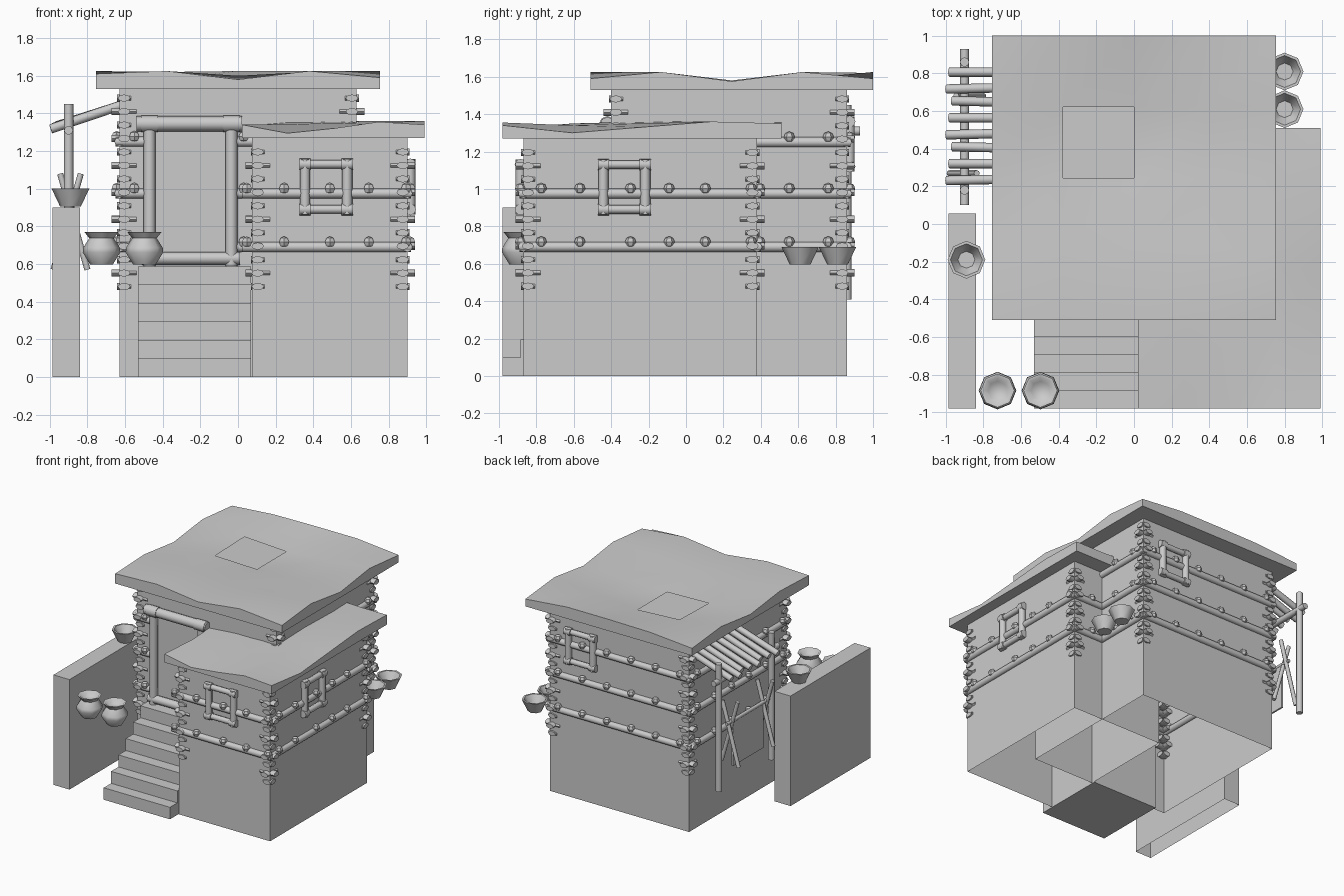
import bpy, bmesh
from mathutils import Vector, Matrix

if "Cube" in bpy.data.objects:
    bpy.data.objects.remove(bpy.data.objects["Cube"])


def finish(name, bm, smooth=True):
    bmesh.ops.recalc_face_normals(bm, faces=bm.faces)
    me = bpy.data.meshes.new(name)
    bm.to_mesh(me)
    bm.free()
    ob = bpy.data.objects.new(name, me)
    bpy.context.collection.objects.link(ob)
    if smooth:
        bpy.ops.object.select_all(action='DESELECT')
        ob.select_set(True)
        bpy.context.view_layer.objects.active = ob
        bpy.ops.object.shade_smooth_by_angle(angle=1.0)
    return ob


def log(bm, a, b, r, flat=1.0, sides=8):
    """Round log from a to b; flat squeezes its height."""
    a, b = Vector(a), Vector(b)
    d = b - a
    m = Matrix.Translation((a + b) / 2) @ Matrix.Diagonal((1, 1, flat, 1)) \
        @ d.to_track_quat('Z', 'Y').to_matrix().to_4x4()
    bmesh.ops.create_cone(bm, cap_ends=True, segments=sides, radius1=r, radius2=r,
                          depth=d.length, matrix=m)


def box(bm, lo, hi, open_bottom=False):
    lo, hi = Vector(lo), Vector(hi)
    m = Matrix.Translation((lo + hi) / 2) @ Matrix.Diagonal((*(hi - lo), 1))
    vs = bmesh.ops.create_cube(bm, size=1, matrix=m)['verts']
    if open_bottom:
        f = [f for f in {f for v in vs for f in v.link_faces}
             if all(abs(v.co.z - lo.z) < 1e-4 for v in f.verts)]
        bmesh.ops.delete(bm, geom=f, context='FACES_ONLY')


def lathe(name, profile, places, sides=8):
    bm = bmesh.new()
    for p in places:
        rings = [[bm.verts.new(Vector(p) + Matrix.Rotation(6.28319 * i / sides, 3, 'Z') @ Vector((r, 0, z)))
                  for i in range(sides)] for r, z in profile]
        for A, B in zip(rings, rings[1:]):
            for i in range(sides):
                j = (i + 1) % sides
                bm.faces.new((A[i], A[j], B[j], B[i]))
        bm.faces.new(rings[0])
        bm.faces.new(rings[-1])
    return finish(name, bm)


# Wall volumes
TX, TY0, TY1 = 0.63, -0.40, 0.86
WX0, WX1, WY0, WY1 = 0.075, 0.90, -0.87, 0.38
bm = bmesh.new()
box(bm, (-TX, TY0, 0), (TX, TY1, 1.55), True)
finish("tower_walls", bm, False)
bm = bmesh.new()
box(bm, (WX0, WY0, 0), (WX1, WY1, 1.29), True)
finish("wing_walls", bm, False)


# Uneven mud roofs with flat undersides
def roof(name, x0, x1, y0, y1, z, heights, hole=None):
    bm = bmesh.new()
    n = 5
    g = [[bm.verts.new((x0 + (x1 - x0) * i / 4, y0 + (y1 - y0) * j / 4, z + heights[j][i] / 100))
          for i in range(n)] for j in range(n)]
    for j in range(4):
        for i in range(4):
            if (i, j) != hole:
                bm.faces.new((g[j][i], g[j][i + 1], g[j + 1][i + 1], g[j + 1][i]))
    rim = g[0][:] + [g[j][4] for j in range(1, 5)] + g[4][3::-1] + [g[j][0] for j in range(3, 0, -1)]
    low = [bm.verts.new((v.co.x, v.co.y, z)) for v in rim]
    for k in range(len(rim)):
        m = (k + 1) % len(rim)
        bm.faces.new((rim[k], low[k], low[m], rim[m]))
    bm.faces.new(low)
    finish(name, bm)


roof("tower_roof", -0.755, 0.755, -0.51, 1.0, 1.53,
     [(8, 9.5, 5, 9.5, 6), (9.5, 8, 7, 9, 9.5), (5, 4, 3, 4, 4.5),
      (9.5, 5, 3, 6, 9.5), (6, 9, 9.5, 9.5, 6)], hole=(1, 2))
roof("wing_roof", 0.02, 0.99, -0.98, 0.51, 1.27,
     [(7, 2.5, 5, 8.5, 7), (5, 7, 8, 7, 3), (7, 9, 9, 8, 6),
      (8, 9, 8, 9, 9), (6, 8, 9, 8, 8)])

# Stairs as one stepped profile
bm = bmesh.new()
prof = []
for i in range(6):
    y = -0.98 + 0.095 * i
    prof += [(y, 0.098 * i), (y, 0.098 * (i + 1))]
prof += [(-0.38, 0.588), (-0.38, 0)]
f = bm.faces.new([bm.verts.new((-0.53, y, z)) for y, z in prof])
ext = bmesh.ops.extrude_face_region(bm, geom=[f])['geom']
bmesh.ops.translate(bm, vec=(0.6, 0, 0), verts=[v for v in ext if isinstance(v, bmesh.types.BMVert)])
finish("stairs", bm, False)

# Side yard wall
bm = bmesh.new()
box(bm, (-0.985, -0.98, 0), (-0.84, 0.055, 0.9), True)
finish("yard_wall", bm, False)


# Stacked corner logs: crossed long pair, then short pair
def corner(bm, x, y, k0, k1):
    for k in range(k0, k1):
        z = 0.48 + 0.0715 * k
        h = 0.066 if k % 2 else 0.037
        log(bm, (x - h, y, z), (x + h, y, z), 0.033, 0.58)
        log(bm, (x, y - h, z), (x, y + h, z), 0.033, 0.58)


bm = bmesh.new()
for sx in (-1, 1):
    for y in (TY0 + 0.025, TY1 - 0.025):
        corner(bm, sx * (TX - 0.025), y, 11 if sx > 0 and y < 0 else 0, 15)
for x, y in ((WX0 + 0.03, WY0 + 0.025), (WX1 - 0.025, WY0 + 0.025), (WX1 - 0.025, WY1 - 0.025)):
    corner(bm, x, y, 0, 11)
finish("corner_logs", bm)

# Horizontal wall beams with knobs
bm, kn = bmesh.new(), bmesh.new()


def beam(a, b, out, zs, stops):
    a, b, out = Vector(a), Vector(b), Vector(out)
    for z in zs:
        up = Vector((0, 0, z))
        log(bm, a + up, b + up, 0.027)
        for t in stops:
            p = a.lerp(b, t) + up + out * 0.015 + Vector((0, 0, 0.027))
            bmesh.ops.create_uvsphere(kn, u_segments=6, v_segments=4, radius=0.03,
                                      matrix=Matrix.Translation(p))


two, three = (0.69, 0.975), (0.69, 0.975, 1.25)
even = (0.07, 0.24, 0.41, 0.58, 0.75, 0.92)
beam((0.02, WY0, 0), (0.92, WY0, 0), (0, -1, 0), two, (0.03, 0.25, 0.52, 0.75, 0.97))
beam((WX1, -0.89, 0), (WX1, 0.40, 0), (1, 0, 0), two, (0.09, 0.25, 0.46, 0.62, 0.77, 0.96))
beam((0.60, WY1, 0), (0.92, WY1, 0), (0, 1, 0), two, (0.45,))
beam((TX, 0.36, 0), (TX, 0.88, 0), (1, 0, 0), three, (0.37, 0.77))
beam((-0.65, TY1, 0), (0.65, TY1, 0), (0, 1, 0), three, even)
beam((-TX, -0.42, 0), (-TX, 0.88, 0), (-1, 0, 0), three, even)
beam((-0.65, TY0, 0), (-0.47, TY0, 0), (0, -1, 0), three, (0.55,))
beam((-0.03, TY0, 0), (0.09, TY0, 0), (0, -1, 0), three, (0.5,))
finish("wall_beams", bm)
finish("beam_knobs", kn, False)


# Window frames: centre plus direction along the wall
def frame(name, c, u, w, h, r):
    bm = bmesh.new()
    c, u, up = Vector(c), Vector(u), Vector((0, 0, 1))
    for s in (-1, 1):
        log(bm, c + u * s * w - up * (h + r), c + u * s * w + up * (h + r), r)
        log(bm, c + up * s * h - u * (w + r * 0.8), c + up * s * h + u * (w + r * 0.8), r * 0.85)
        for t in (-1, 1):
            e = c + u * s * w + up * t * h
            log(bm, e - u * r * 1.1, e + u * r * 1.1, r * 1.15)
    finish(name, bm)


frame("wing_front_window", (0.468, WY0 - 0.015, 1.01), (1, 0, 0), 0.112, 0.12, 0.027)
frame("wing_side_window", (WX1 + 0.015, -0.33, 1.01), (0, 1, 0), 0.112, 0.12, 0.027)
frame("back_window", (0.34, TY1 + 0.015, 1.24), (1, 0, 0), 0.112, 0.12, 0.027)

# Door frame
bm = bmesh.new()
y = TY0 - 0.02
for x in (-0.47, -0.035):
    log(bm, (x, y, 0.59), (x, y, 1.34), 0.032)
    log(bm, (x - 0.045, y, 1.345), (x + 0.045, y, 1.345), 0.045)
log(bm, (-0.54, y, 1.345), (0.02, y, 1.345), 0.04)
log(bm, (-0.51, y, 0.63), (0.01, y, 0.63), 0.034)
finish("door_frame", bm)

# Lean-to awning: posts, beam and slats
bm = bmesh.new()
for y in (0.18, 0.86):
    log(bm, (-0.9, y, 0.41), (-0.9, y, 1.45), 0.025)
log(bm, (-0.9, 0.10, 1.31), (-0.9, 0.93, 1.31), 0.024)
for i in range(8):
    y = 0.24 + 0.081 * i
    d = 0.015 * (i % 3 - 1)
    log(bm, (-0.60, y, 1.45), (-0.98 + d, y + d * 0.6, 1.325 + d * 0.5), 0.025)
finish("awning", bm)

# Drying rack: crossed sticks and a hanging hide
bm = bmesh.new()
for y in (0.25, 0.70):
    for s in (-1, 1):
        log(bm, (-0.89 + s * 0.055, y + s * 0.02, 1.08), (-0.89 - s * 0.09, y + s * 0.02, 0.57), 0.016)
log(bm, (-0.89, 0.2, 0.91), (-0.89, 0.75, 0.91), 0.014)
finish("rack_sticks", bm)
bm = bmesh.new()
box(bm, (-0.897, 0.28, 0.54), (-0.883, 0.67, 0.91))
finish("hide", bm, False)

# Pottery
lathe("jars", [(0.06, 0), (0.1, 0.065), (0.097, 0.09), (0.065, 0.14), (0.09, 0.172), (0.075, 0.172), (0.05, 0.14)],
      [(-0.725, -0.885, 0.597), (-0.497, -0.885, 0.597)])
lathe("bowls", [(0.055, 0), (0.1, 0.095), (0.085, 0.095), (0.045, 0.02)],
      [(-0.89, -0.19, 0.905), (0.80, 0.61, 0.595), (0.80, 0.81, 0.595)])
